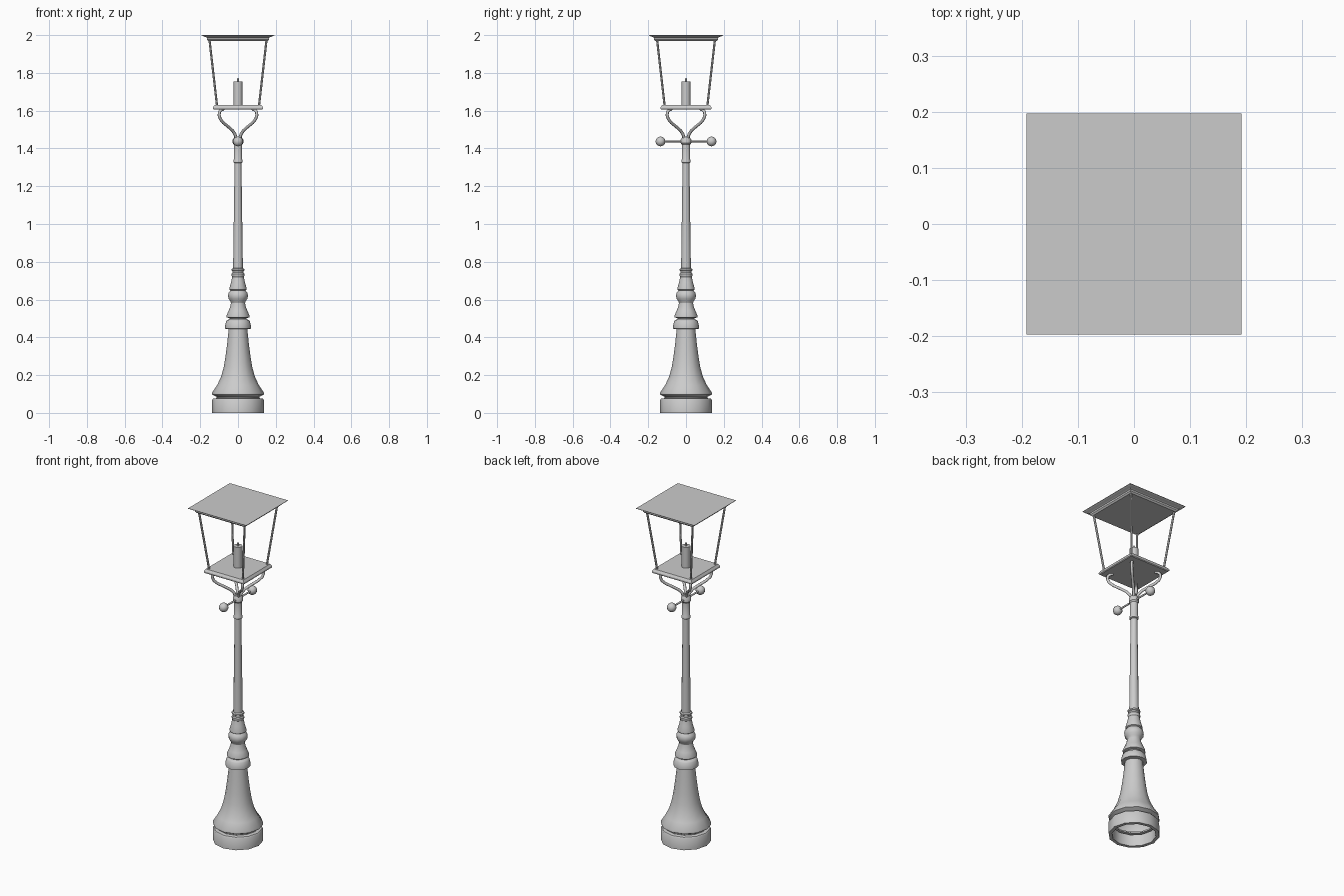
import bpy, bmesh, math
from mathutils import Vector

if "Cube" in bpy.data.objects:
    bpy.data.objects.remove(bpy.data.objects["Cube"])


def finish(bm, name, angle=35):
    me = bpy.data.meshes.new(name)
    bmesh.ops.recalc_face_normals(bm, faces=bm.faces)
    bm.to_mesh(me)
    bm.free()
    ob = bpy.data.objects.new(name, me)
    bpy.context.collection.objects.link(ob)
    bpy.ops.object.select_all(action='DESELECT')
    bpy.context.view_layer.objects.active = ob
    ob.select_set(True)
    if angle:
        bpy.ops.object.shade_smooth_by_angle(angle=math.radians(angle))
    return ob


def loft(name, rings, cap_bottom=True, cap_top=True, angle=35):
    """Skin a list of closed rings of points."""
    bm = bmesh.new()
    loops = [[bm.verts.new(p) for p in ring] for ring in rings]
    n = len(loops[0])
    for a, b in zip(loops, loops[1:]):
        for i in range(n):
            j = (i + 1) % n
            bm.faces.new((a[i], a[j], b[j], b[i]))
    if cap_bottom:
        bm.faces.new(loops[0][::-1])
    if cap_top:
        bm.faces.new(loops[-1])
    return finish(bm, name, angle)


def lathe(name, profile, sides=12, **kw):
    """Profile of (radius, z) turned about z."""
    step = 2 * math.pi / sides
    return loft(name, [[(r * math.cos(i * step), r * math.sin(i * step), z)
                        for i in range(sides)] for r, z in profile], **kw)


def square_stack(name, profile):
    """Profile of (half x, half y, z) as stacked rectangles."""
    return loft(name, [[(-x, -y, z), (x, -y, z), (x, y, z), (-x, y, z)]
                       for x, y, z in profile], angle=0)


def tube(name, points, radius, sides=8):
    """Tube swept along a path."""
    pts = [Vector(p) for p in points]
    rings = []
    for k, p in enumerate(pts):
        t = (pts[min(k + 1, len(pts) - 1)] - pts[max(k - 1, 0)]).normalized()
        side = t.cross(Vector((-pts[-1].y, pts[-1].x, 0)).normalized()
                       if pts[-1].xy.length > 0 else Vector((1, 0, 0))).normalized()
        up = t.cross(side)
        rings.append([p + radius * (side * math.cos(a) + up * math.sin(a))
                      for a in (2 * math.pi * i / sides for i in range(sides))])
    return loft(name, rings, angle=50)


def ball(name, loc, radius):
    bm = bmesh.new()
    bmesh.ops.create_uvsphere(bm, u_segments=12, v_segments=8, radius=radius)
    bmesh.ops.translate(bm, verts=bm.verts, vec=loc)
    return finish(bm, name, 50)


# Hollow foot and bell-shaped base
lathe("foot", [(0.118, 0.068), (0.118, 0), (0.137, 0), (0.137, 0.068),
               (0.132, 0.075), (0.112, 0.078)], cap_bottom=False, cap_top=False)
lathe("bell_base", [(0.112, 0.075), (0.114, 0.085), (0.137, 0.097), (0.137, 0.107),
                    (0.110, 0.148), (0.090, 0.19), (0.076, 0.24), (0.066, 0.30),
                    (0.057, 0.37), (0.049, 0.445)], cap_bottom=False)

# Turned mouldings above the base
lathe("lower_collar", [(0.049, 0.443), (0.069, 0.446), (0.069, 0.458), (0.063, 0.485),
                       (0.056, 0.492), (0.044, 0.496), (0.046, 0.502), (0.061, 0.506),
                       (0.061, 0.515), (0.050, 0.54), (0.041, 0.562), (0.037, 0.585)])
lathe("turned_knob", [(0.037, 0.58), (0.041, 0.592), (0.050, 0.604), (0.053, 0.62),
                      (0.050, 0.636), (0.039, 0.648), (0.046, 0.652), (0.046, 0.66),
                      (0.037, 0.69), (0.031, 0.72), (0.034, 0.726), (0.034, 0.736),
                      (0.029, 0.742), (0.029, 0.750), (0.034, 0.754), (0.034, 0.762),
                      (0.026, 0.766)])

# Pole and its neck
lathe("pole", [(0.026, 0.76), (0.018, 1.33)])
lathe("neck", [(0.018, 1.322), (0.025, 1.326), (0.025, 1.336), (0.022, 1.342),
               (0.022, 1.42), (0.028, 1.428), (0.028, 1.446), (0.020, 1.46),
               (0.010, 1.464)])

# Ladder bar with ball ends
tube("ladder_bar", [(0, -0.135, 1.437), (0, 0.135, 1.437)], 0.005)
for s in (-1, 1):
    ball("bar_end_ball", (0, s * 0.135, 1.437), 0.026)

# S-shaped brackets and lantern corner posts, one per corner
bracket = [(0.010, 1.455), (0.016, 1.475), (0.029, 1.495), (0.052, 1.515),
           (0.078, 1.536), (0.094, 1.556), (0.100, 1.576), (0.098, 1.594),
           (0.090, 1.604), (0.078, 1.607)]
for sx in (-1, 1):
    for sy in (-1, 1):
        tube("bracket", [(sx * d, sy * d, z) for d, z in bracket], 0.008)
        tube("lantern_post", [(sx * 0.111, sy * 0.113, 1.625),
                              (sx * 0.151, sy * 0.153, 1.975)], 0.006, 6)

# Lantern tray
square_stack("lantern_tray", [(0.128, 0.130, 1.606), (0.132, 0.134, 1.610),
                              (0.132, 0.134, 1.618), (0.124, 0.126, 1.630)])

# Burner and wick
lathe("burner", [(0.024, 1.628), (0.024, 1.754)])
lathe("wick", [(0.006, 1.753), (0.006, 1.766), (0.002, 1.774)], sides=8)

# Flat roof with coved cornice
square_stack("roof", [(0.157, 0.161, 1.968), (0.165, 0.169, 1.976), (0.165, 0.169, 1.986),
                      (0.173, 0.177, 1.990), (0.184, 0.189, 1.994), (0.192, 0.197, 1.998),
                      (0.192, 0.197, 2.0)])
